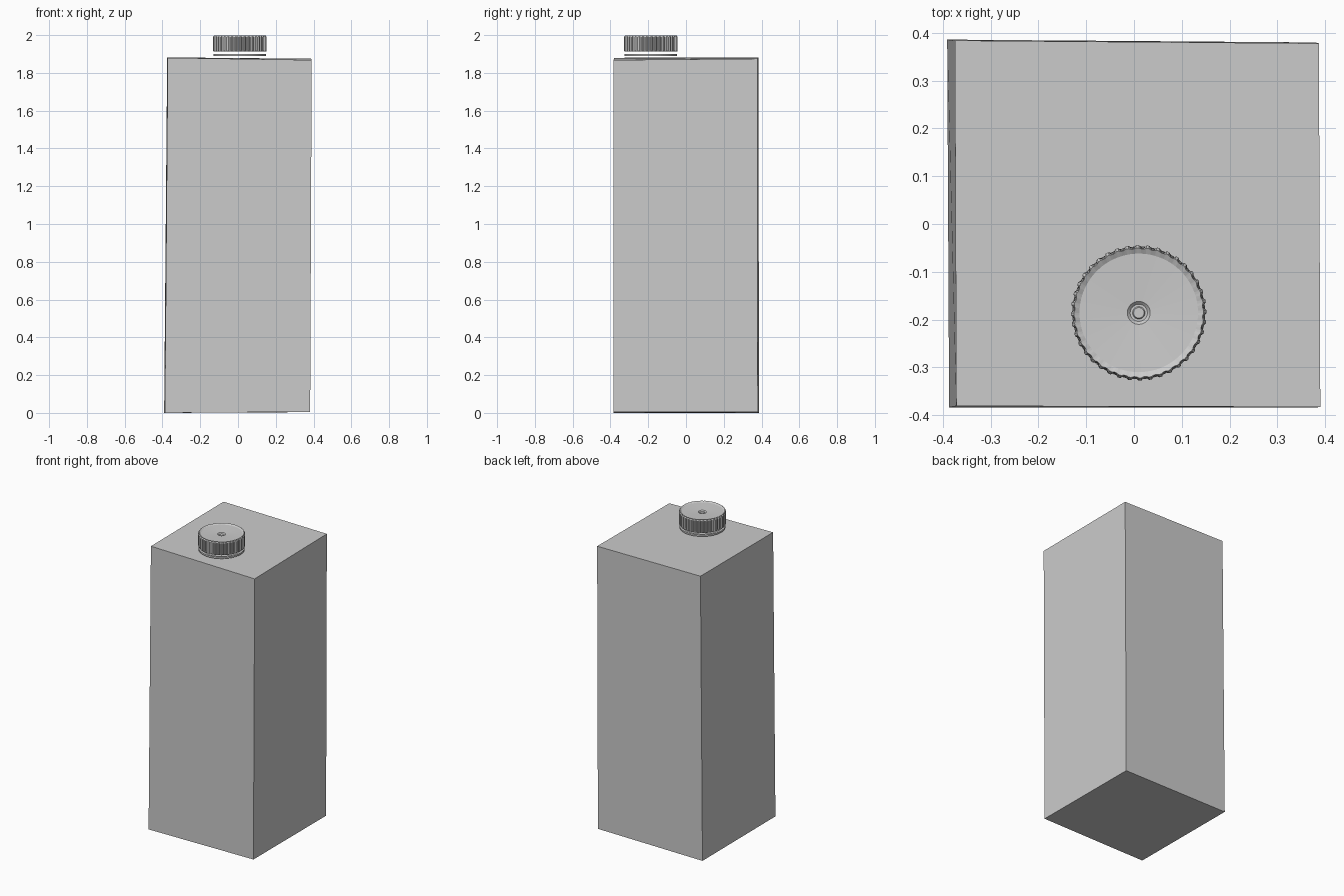
import bpy, bmesh, math

old = bpy.data.objects.get("Cube")
if old:
    bpy.data.objects.remove(old, do_unlink=True)

grey = bpy.data.materials.new("plain grey")
grey.use_nodes = True
GREY = (0.6, 0.6, 0.6, 1)
grey.diffuse_color = GREY
grey.node_tree.nodes["Principled BSDF"].inputs["Base Color"].default_value = GREY


def finish(bm, name):
    bmesh.ops.recalc_face_normals(bm, faces=bm.faces)
    mesh = bpy.data.meshes.new(name)
    bm.to_mesh(mesh)
    bm.free()
    mesh.materials.append(grey)
    obj = bpy.data.objects.new(name, mesh)
    bpy.context.collection.objects.link(obj)
    return obj


def lathe(name, profile, steps, centre, closed=False):
    """Revolve (radius, z, rib depth) points; ribs push every other pair of columns in."""
    bm = bmesh.new()
    rings = []
    for r, z, rib in profile:
        ring = []
        for i in range(steps):
            a = math.tau * i / steps
            rad = r - (rib if i % 4 > 1 else 0)
            ring.append(bm.verts.new((centre[0] + rad * math.cos(a),
                                      centre[1] + rad * math.sin(a), z)))
        rings.append(ring)
    pairs = list(zip(rings, rings[1:]))
    if closed:
        pairs.append((rings[-1], rings[0]))
    for low, high in pairs:
        for i in range(steps):
            j = (i + 1) % steps
            bm.faces.new((low[i], low[j], high[j], high[i]))
    if not closed:
        bm.faces.new(rings[0])
        bm.faces.new(rings[-1])
    return finish(bm, name)


# Carton body: a slightly skewed tall box
bm = bmesh.new()
bottom = [(-0.387, -0.384, 0), (0.382, -0.384, 0.006), (0.38, 0.38, 0.004), (-0.391, 0.386, 0)]
top = [(-0.372, -0.381, 1.88), (0.39, -0.383, 1.868), (0.387, 0.378, 1.875), (-0.375, 0.384, 1.882)]
lo = [bm.verts.new(c) for c in bottom]
hi = [bm.verts.new(c) for c in top]
bm.faces.new(lo)
bm.faces.new(hi)
for i in range(4):
    j = (i + 1) % 4
    bm.faces.new((lo[i], lo[j], hi[j], hi[i]))
finish(bm, "carton_body")

# Screw cap: hollow ribbed shell with a small dimple in the lid
CENTRE = (0.01, -0.186)
lathe("screw_cap", [
    (0.11, 1.975, 0),
    (0.125, 1.912, 0),
    (0.138, 1.912, 0),
    (0.142, 1.918, 0.006),
    (0.142, 1.99, 0.006),
    (0.136, 1.999, 0.002),
    (0.124, 1.993, 0),
    (0.024, 1.988, 0),
    (0.018, 1.982, 0),
    (0.013, 1.982, 0),
    (0.011, 1.985, 0),
], 160, CENTRE)

# Tamper ring below the cap
lathe("tamper_ring", [
    (0.124, 1.889, 0), (0.139, 1.889, 0), (0.139, 1.9, 0), (0.124, 1.9, 0),
], 64, CENTRE, closed=True)
